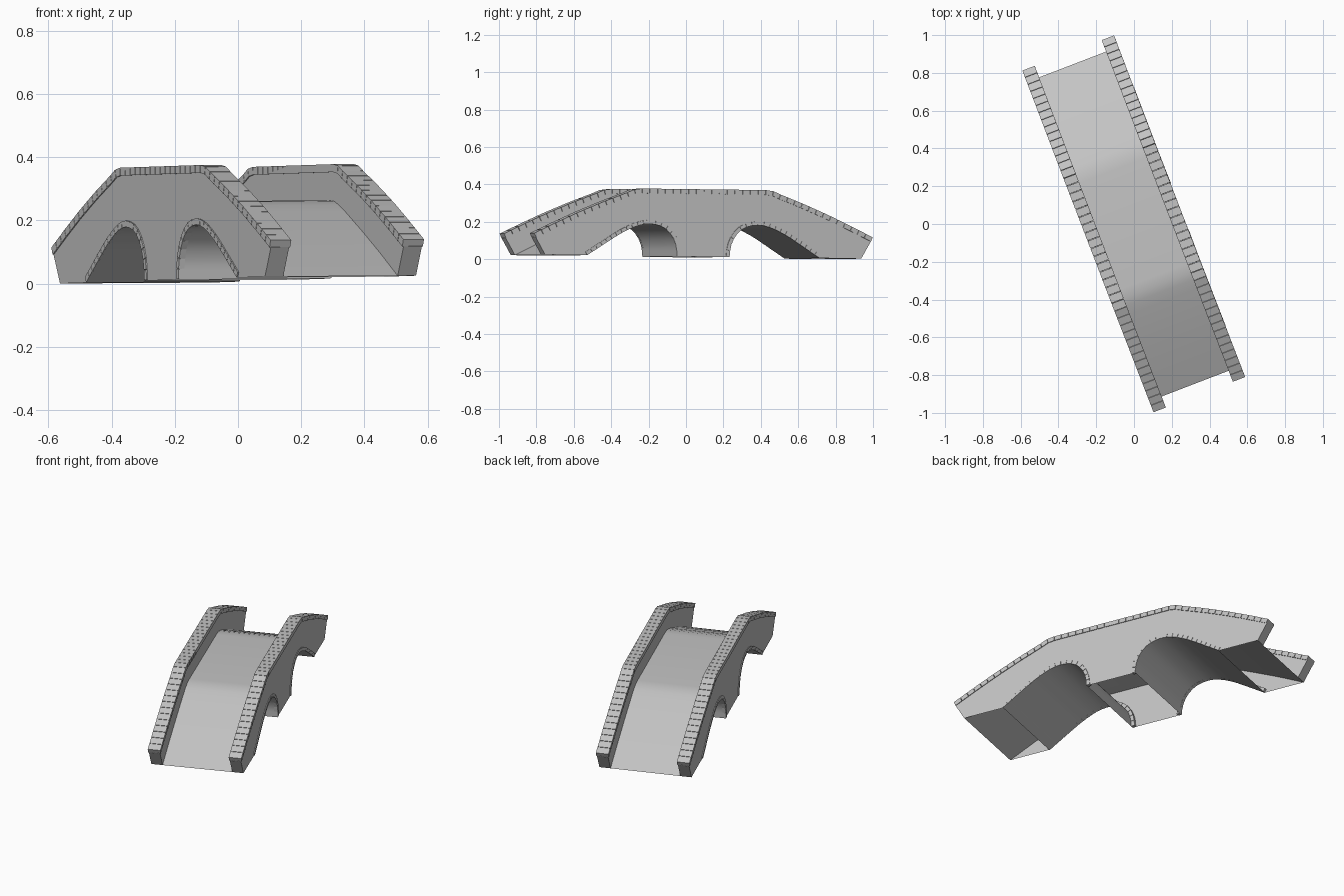
import bpy
import bmesh
from math import radians
from mathutils import Matrix, Vector

cube = bpy.data.objects.get("Cube")
if cube:
    bpy.data.objects.remove(cube, do_unlink=True)

stone = bpy.data.materials.new("grey_stone")
stone.use_nodes = True
GREY = (0.55, 0.55, 0.55, 1)
stone.diffuse_color = GREY
stone.node_tree.nodes["Principled BSDF"].inputs["Base Color"].default_value = GREY

# The bridge is turned on the ground and leans very slightly
PLACE = (Matrix.Translation((0, 0, 0.0125)) @ Matrix.Rotation(radians(21), 4, 'Z')
         @ Matrix.Rotation(-0.012, 4, 'X') @ Matrix.Rotation(-0.006, 4, 'Y'))
HALF_WIDTH, WALL, LIP = 0.26, 0.07, 0.004


def finish(bm, name, smooth=False):
    bmesh.ops.recalc_face_normals(bm, faces=bm.faces)
    mesh = bpy.data.meshes.new(name)
    bm.to_mesh(mesh)
    bm.free()
    mesh.materials.append(stone)
    ob = bpy.data.objects.new(name, mesh)
    bpy.context.collection.objects.link(ob)
    ob.matrix_world = PLACE
    if smooth:
        bpy.ops.object.select_all(action='DESELECT')
        ob.select_set(True)
        bpy.context.view_layer.objects.active = ob
        bpy.ops.object.shade_smooth_by_angle(angle=radians(35))
    return ob


def add_prism(bm, outline, x0, x1):
    """Extrude a lengthwise outline (y, z) across the bridge."""
    verts = [bm.verts.new((x0, y, z)) for y, z in outline]
    face = bm.faces.new(verts)
    if x1 != x0:
        new = bmesh.ops.extrude_face_region(bm, geom=[face], use_keep_orig=True)
        moved = [g for g in new["geom"] if isinstance(g, bmesh.types.BMVert)]
        bmesh.ops.translate(bm, verts=moved, vec=(x1 - x0, 0, 0))


def add_sheet(bm, path, x0, x1):
    rows = [[bm.verts.new((x, y, z)) for x in (x0, x1)] for y, z in path]
    for a, b in zip(rows, rows[1:]):
        bm.faces.new((a[0], a[1], b[1], b[0]))


def spline(points, steps=6):
    """Smooth curve through the points."""
    p = [Vector(q) for q in points]
    p = [2 * p[0] - p[1]] + p + [2 * p[-1] - p[-2]]
    out = []
    for a, b, c, d in zip(p, p[1:], p[2:], p[3:]):
        for i in range(steps):
            t = i / steps
            out.append(0.5 * (2 * b + (c - a) * t + (2 * a - 5 * b + 4 * c - d) * t ** 2
                              + (3 * b - a - 3 * c + d) * t ** 3))
    return out + [p[-2]]


def resample(path, count):
    lengths = [(b - a).length for a, b in zip(path, path[1:])]
    total, out = sum(lengths), []
    for i in range(count + 1):
        d, k = total * i / count, 0
        while k < len(lengths) - 1 and d > lengths[k]:
            d -= lengths[k]
            k += 1
        out.append(path[k].lerp(path[k + 1], min(d / lengths[k], 1)))
    return out


def offset(path, dist):
    """Shift a path sideways, to the left of its direction."""
    out = []
    for i, q in enumerate(path):
        t = (path[min(i + 1, len(path) - 1)] - path[max(i - 1, 0)]).normalized()
        out.append(q + Vector((-t.y, t.x)) * dist)
    return out


def flip(path):
    return [Vector((-q.x, q.y)) for q in reversed(path)]


def add_stones(bm, path, count, depth, x0, x1, gap=0.03):
    """Row of separate blocks between a path and its offset."""
    a = resample(path, count)
    b = offset(a, depth)
    for i in range(count):
        add_prism(bm, [a[i].lerp(a[i + 1], gap), a[i].lerp(a[i + 1], 1 - gap),
                       b[i].lerp(b[i + 1], 1 - gap), b[i].lerp(b[i + 1], gap)], x0, x1)


# Lengthwise profiles, back half (centre towards the end)
top_half = [Vector(q) for q in ((0.36, 0.36), (0.40, 0.354), (0.44, 0.337),
                                (0.58, 0.285), (0.72, 0.228), (0.85, 0.17), (0.97, 0.114))]
deck_half = [Vector(q) for q in ((0.30, 0.246), (0.35, 0.243), (0.39, 0.231), (0.44, 0.212),
                                 (0.60, 0.143), (0.75, 0.075), (0.905, 0))]
arch = spline([(0.15, 0), (0.158, 0.06), (0.185, 0.115), (0.235, 0.157), (0.31, 0.172),
               (0.38, 0.16), (0.44, 0.135), (0.5, 0.103), (0.665, 0)], 4)
top = flip(top_half) + top_half
deck = flip(deck_half) + deck_half
wall_top = offset(top, -0.024)

# Roadway
bm = bmesh.new()
add_sheet(bm, deck, -HALF_WIDTH + WALL - LIP, HALF_WIDTH - WALL + LIP)
finish(bm, "roadway", True)

# Vaults under the bridge, open below between them
for label, path in (("back", arch), ("front", flip(arch))):
    bm = bmesh.new()
    add_sheet(bm, path, -HALF_WIDTH + LIP, HALF_WIDTH - LIP)
    finish(bm, label + "_vault", True)

for label, side in (("left", 1), ("right", -1)):
    outer, inner = side * (HALF_WIDTH - LIP), side * (HALF_WIDTH - WALL + LIP)

    # Parapet standing on the roadway edge
    bm = bmesh.new()
    add_prism(bm, wall_top + list(reversed(deck)), inner, outer)
    finish(bm, label + "_parapet")

    # Side wall below the roadway, cut by both arches
    bm = bmesh.new()
    add_prism(bm, flip(arch) + arch + list(reversed(deck)), outer, outer)
    finish(bm, label + "_side_wall")

    # Coping stones along the parapet
    bm = bmesh.new()
    add_stones(bm, top, 46, -0.025, side * (HALF_WIDTH - WALL), side * HALF_WIDTH)
    finish(bm, label + "_coping")

    # Stone rims around the arches
    bm = bmesh.new()
    for path in (arch, flip(arch)):
        add_stones(bm, path, 20, 0.02, side * (HALF_WIDTH - 0.02), side * HALF_WIDTH)
    finish(bm, label + "_arch_rims")
